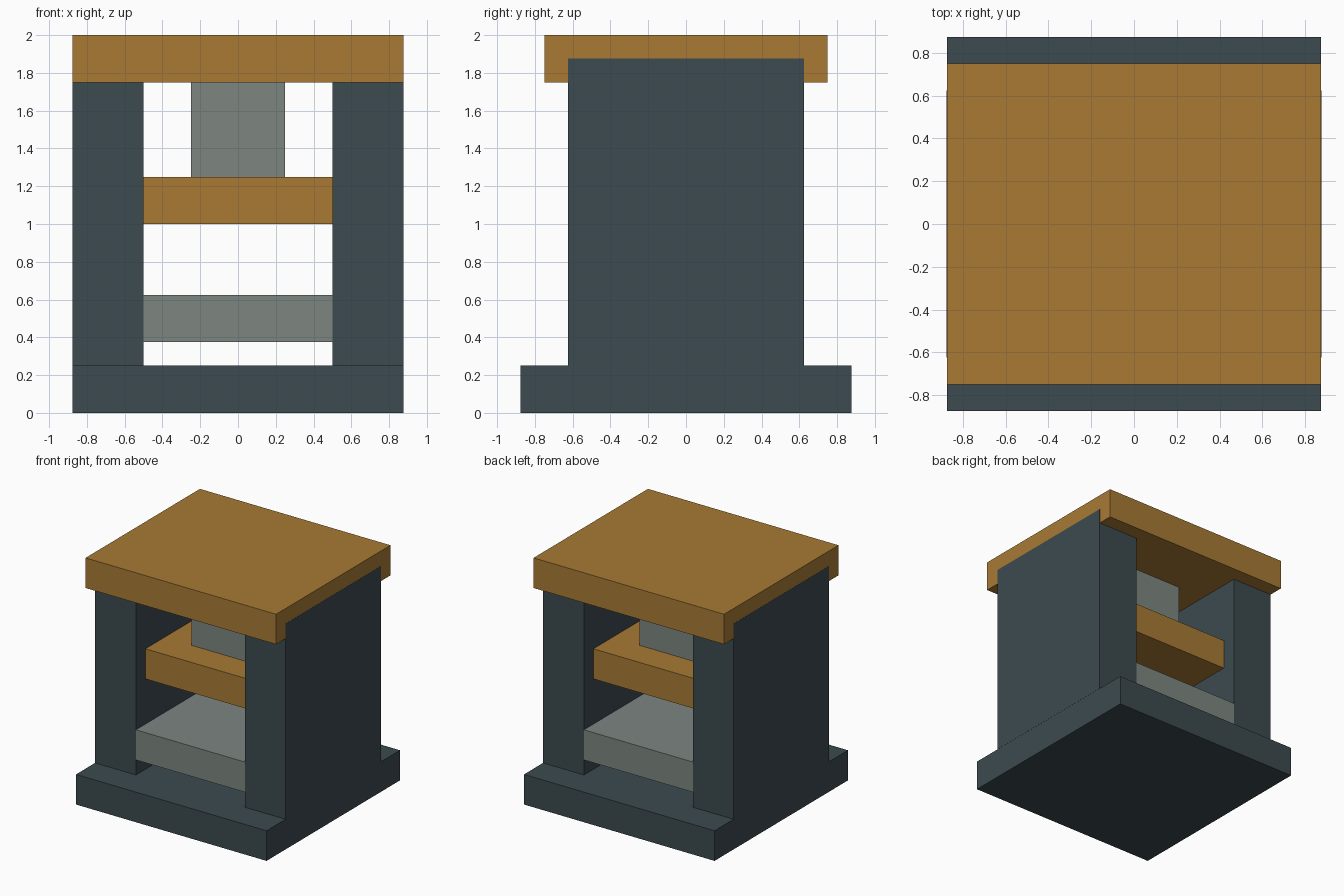
import bpy

cube = bpy.data.objects.get("Cube")
if cube:
    bpy.data.objects.remove(cube, do_unlink=True)


def make_material(name, colour):
    mat = bpy.data.materials.new(name)
    mat.use_nodes = True
    rgba = (*colour, 1.0)
    mat.diffuse_color = rgba
    mat.node_tree.nodes["Principled BSDF"].inputs["Base Color"].default_value = rgba
    return mat


def box(name, half_x, half_y, bottom, top, mat, x=0.0):
    """Box centred on x and y = 0, spanning bottom to top."""
    bpy.ops.mesh.primitive_cube_add(size=2, location=(x, 0, (bottom + top) / 2))
    obj = bpy.context.object
    obj.name = name
    obj.scale = (half_x, half_y, (top - bottom) / 2)
    bpy.ops.object.transform_apply(location=False, rotation=False, scale=True)
    obj.data.materials.append(mat)
    return obj


slate = make_material("dark slate", (0.045, 0.069, 0.078))
bronze = make_material("bronze", (0.392, 0.195, 0.034))
grey = make_material("steel grey", (0.205, 0.235, 0.216))

# Base and top slabs
box("base_slab", 0.875, 0.875, 0, 0.25, slate)
box("top_slab", 0.875, 0.75, 1.75, 2, bronze)

# Side walls, a hair proud of the top slab they notch into
PROUD = 0.001
for side, sign in (("left", 1), ("right", -1)):
    box(side + "_wall", 0.1875 + PROUD / 2, 0.625, 0.25, 1.875, slate,
        x=sign * (0.6875 + PROUD / 2))

# Lower bed, moving plate and the ram above it
box("lower_bed", 0.5, 0.625, 0.375, 0.625, grey)
box("press_plate", 0.5, 0.5, 1, 1.25, bronze)
box("ram", 0.25, 0.25, 1.25, 1.75, grey)
